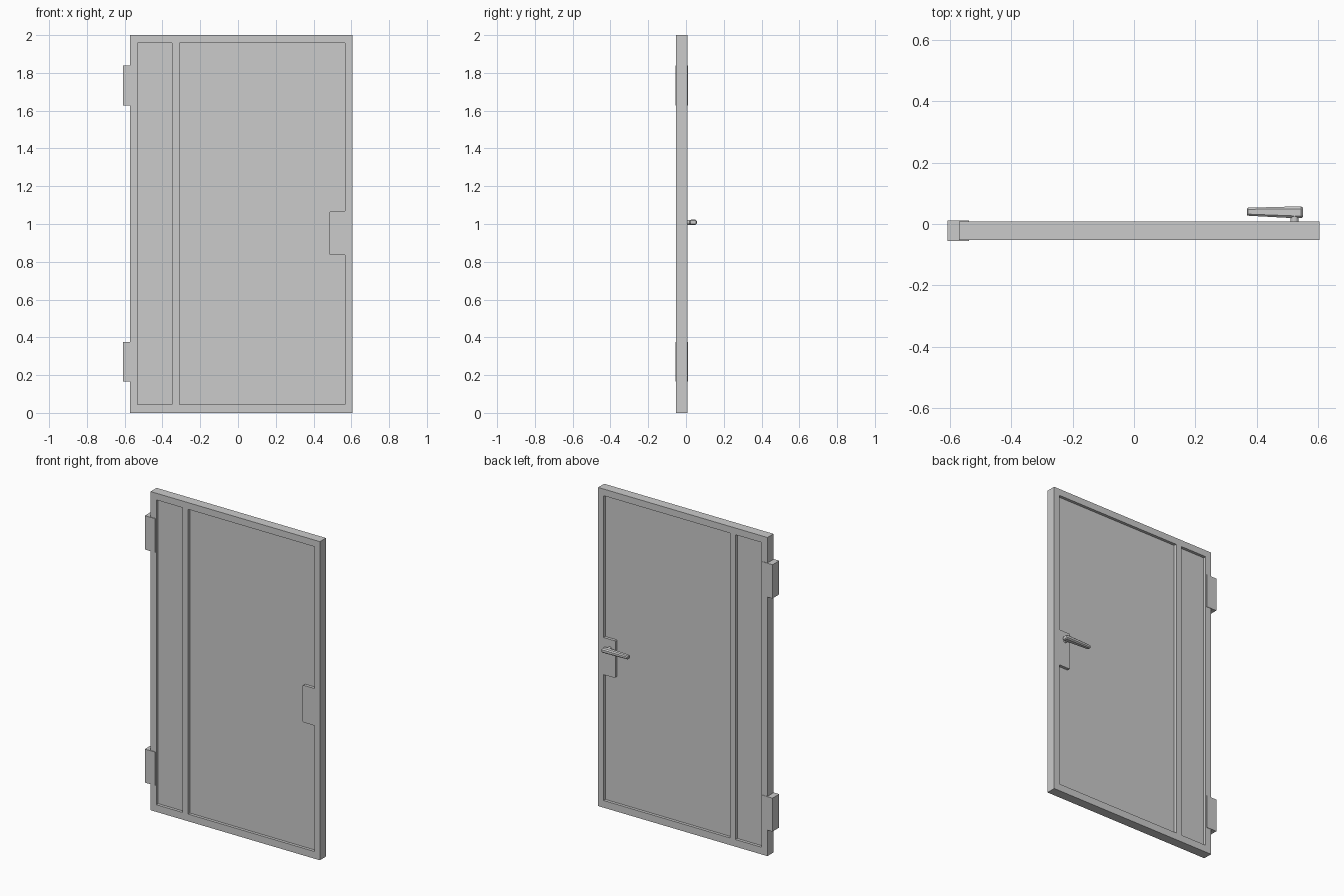
import bpy, bmesh, math

if "Cube" in bpy.data.objects:
    bpy.data.objects.remove(bpy.data.objects["Cube"])

Y_MID, HALF = -0.022, 0.030   # centre and half thickness of the door frame


def box(name, x, y, z, bevel=0):
    bpy.ops.mesh.primitive_cube_add(
        size=1, location=(sum(x) / 2, sum(y) / 2, sum(z) / 2))
    ob = bpy.context.object
    ob.name = name
    ob.scale = (x[1] - x[0], y[1] - y[0], z[1] - z[0])
    bpy.ops.object.transform_apply(location=False, rotation=False, scale=True)
    return ob


def rect(x, z):
    return [(x[0], z[0]), (x[1], z[0]), (x[1], z[1]), (x[0], z[1])]


def outline_plate(name, loops, half):
    # extruded plate with an outer outline and openings, standing upright
    cu = bpy.data.curves.new(name, 'CURVE')
    cu.dimensions, cu.fill_mode, cu.extrude = '2D', 'BOTH', half
    for pts in loops:
        sp = cu.splines.new('POLY')
        sp.points.add(len(pts) - 1)
        sp.use_cyclic_u, sp.use_smooth = True, False
        for p, (x, z) in zip(sp.points, pts):
            p.co = (x, z, 0, 1)
    ob = bpy.data.objects.new(name, cu)
    bpy.context.collection.objects.link(ob)
    ob.rotation_euler = (math.pi / 2, 0, 0)
    ob.location.y = Y_MID
    bpy.ops.object.select_all(action='DESELECT')
    bpy.context.view_layer.objects.active = ob
    ob.select_set(True)
    bpy.ops.object.convert(target='MESH')
    return ob


# Frame with narrow and wide openings; the wide one steps around the lock block
wide = [(-0.31, 0.045), (0.566, 0.045), (0.566, 0.835), (0.49, 0.835),
        (0.485, 0.84), (0.485, 1.063), (0.49, 1.068), (0.566, 1.068),
        (0.566, 1.958), (-0.31, 1.958)]
outline_plate("door_frame", [rect((-0.571, 0.605), (0, 2)),
                             rect((-0.531, -0.349), (0.045, 1.958)), wide], HALF)

# Recessed panels
for name, x in (("narrow_panel", (-0.54, -0.34)), ("wide_panel", (-0.32, 0.575))):
    box(name, x, (Y_MID - 0.012, Y_MID + 0.012), (0.035, 1.968))

# Hinges wrapped around the left edge
for name, z in (("lower_hinge", (0.165, 0.375)), ("upper_hinge", (1.628, 1.84))):
    box(name, (-0.608, -0.537), (-0.056, 0.011), z)

# Handle spindle
bpy.ops.mesh.primitive_cylinder_add(vertices=12, radius=0.013, depth=0.03,
                                    location=(0.523, 0.016, 1.009),
                                    rotation=(math.pi / 2, 0, 0))
bpy.context.object.name = "handle_spindle"

# Handle lever: chamfered rings tapering toward the free end
bm = bmesh.new()
rings = []
for x, y0, y1, h in ((0.368, 0.029, 0.050, 0.008), (0.372, 0.027, 0.053, 0.011),
                     (0.520, 0.019, 0.057, 0.014), (0.545, 0.019, 0.057, 0.014),
                     (0.550, 0.023, 0.054, 0.010)):
    c, w = (y0 + y1) / 2, (y1 - y0) / 2
    prof = [(w, .5), (.6 * w, 1), (-.6 * w, 1), (-w, .5),
            (-w, -.5), (-.6 * w, -1), (.6 * w, -1), (w, -.5)]
    rings.append([bm.verts.new((x, c + dy, 1.009 + dz * h)) for dy, dz in prof])
for a, b in zip(rings, rings[1:]):
    for i in range(8):
        j = (i + 1) % 8
        bm.faces.new((a[i], a[j], b[j], b[i]))
bm.faces.new(rings[0])
bm.faces.new(rings[-1])
bmesh.ops.recalc_face_normals(bm, faces=bm.faces)
me = bpy.data.meshes.new("handle_lever")
bm.to_mesh(me)
bm.free()
bpy.context.collection.objects.link(bpy.data.objects.new("handle_lever", me))
